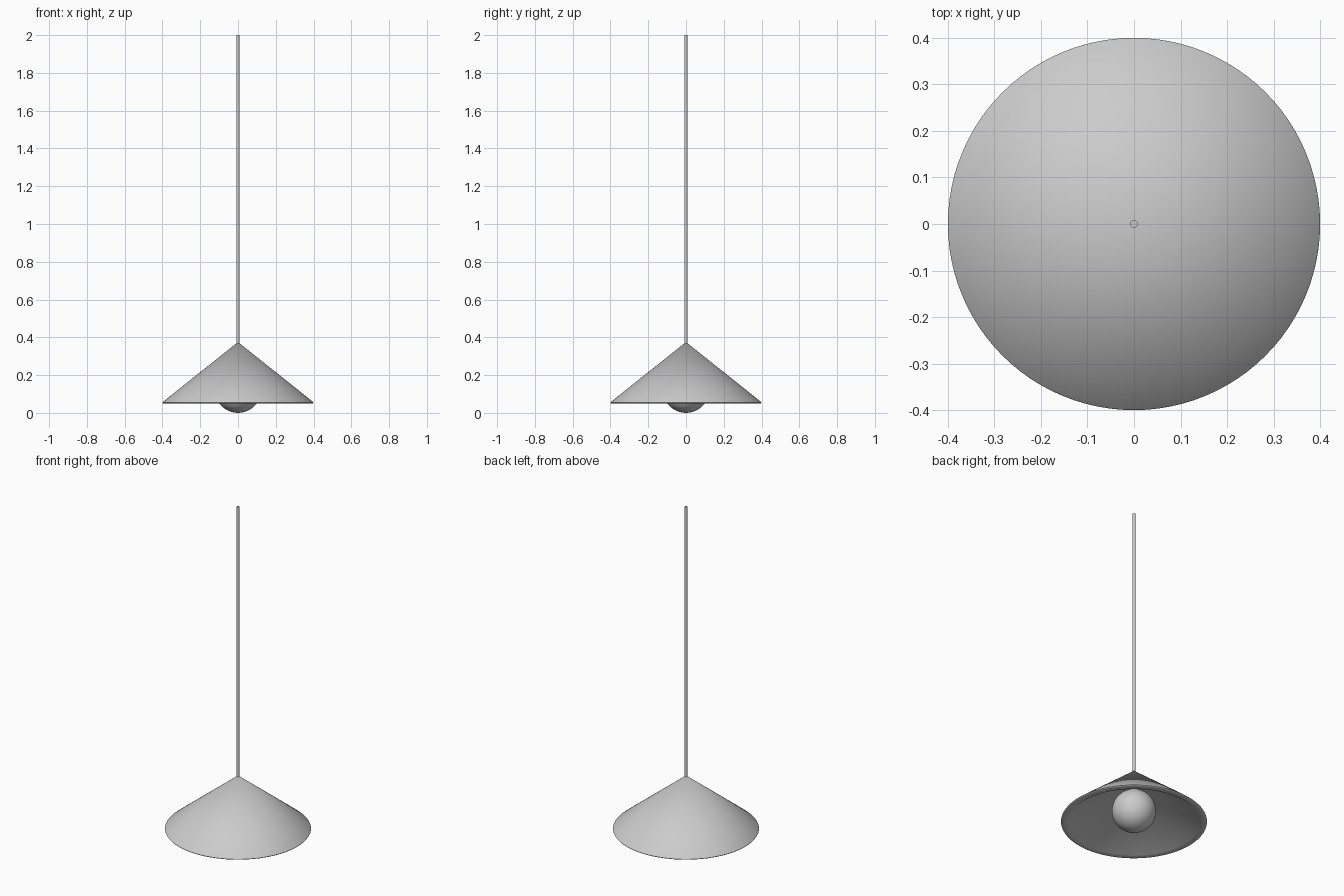
import bpy, bmesh, math

if "Cube" in bpy.data.objects:
    bpy.data.objects.remove(bpy.data.objects["Cube"])

SIDES = 96


def lathe(name, profile, sides=SIDES, angle=45):
    """Spin an (radius, z) profile around the z axis into a smooth object."""
    bm = bmesh.new()
    verts = [bm.verts.new((r, 0, z)) for r, z in profile]
    edges = [bm.edges.new(pair) for pair in zip(verts, verts[1:])]
    bmesh.ops.spin(bm, geom=verts + edges, cent=(0, 0, 0), axis=(0, 0, 1),
                   angle=math.tau, steps=sides, use_duplicate=False)
    bmesh.ops.remove_doubles(bm, verts=bm.verts, dist=1e-5)
    bmesh.ops.recalc_face_normals(bm, faces=bm.faces)
    mesh = bpy.data.meshes.new(name)
    bm.to_mesh(mesh)
    bm.free()
    obj = bpy.data.objects.new(name, mesh)
    bpy.context.collection.objects.link(obj)
    smooth(obj, angle)
    return obj


def smooth(obj, angle):
    bpy.ops.object.select_all(action='DESELECT')
    obj.select_set(True)
    bpy.context.view_layer.objects.active = obj
    bpy.ops.object.shade_smooth_by_angle(angle=math.radians(angle))


# Hollow conical shade with a softened lower rim
lathe("lamp_shade", [
    (0, 0.375), (0.34, 0.104), (0.397, 0.058), (0.4, 0.054),
    (0.398, 0.051), (0.394, 0.05), (0.363, 0.05), (0, 0.338),
], angle=60)

# Suspension rod, running through the shade to the bulb
lathe("suspension_rod", [(0, 0.22), (0.008, 0.22), (0.008, 2.0), (0, 2.0)], sides=24)

# Round bulb
bpy.ops.mesh.primitive_uv_sphere_add(segments=48, ring_count=24, radius=0.121,
                                     location=(0, 0, 0.121))
bulb = bpy.context.object
bulb.name = "bulb"
smooth(bulb, 60)
